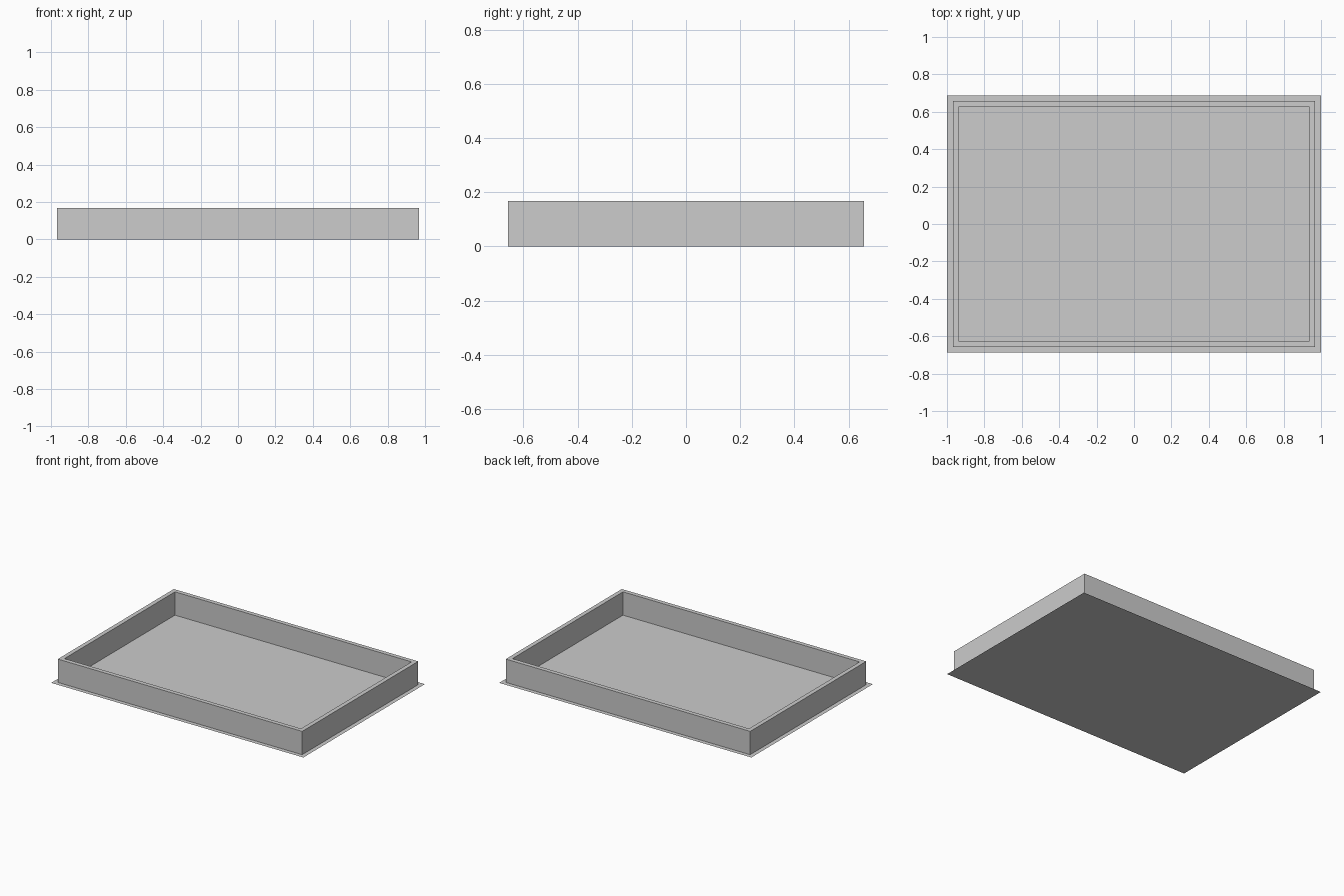
import bpy
import bmesh
from mathutils import Matrix, Vector

HALF_X, HALF_Y = 1.0, 0.688   # base plate half size
STEP = 0.031                  # ledge width and wall thickness
HEIGHT = 0.167

default = bpy.data.objects.get("Cube")
if default:
    bpy.data.objects.remove(default, do_unlink=True)

grey = bpy.data.materials.new("light grey")
grey.use_nodes = True
colour = (0.604, 0.604, 0.604, 1.0)
grey.diffuse_color = colour
grey.node_tree.nodes["Principled BSDF"].inputs["Base Color"].default_value = colour


def add_object(name, bm):
    mesh = bpy.data.meshes.new(name)
    bm.to_mesh(mesh)
    bm.free()
    mesh.materials.append(grey)
    obj = bpy.data.objects.new(name, mesh)
    bpy.context.collection.objects.link(obj)
    return obj


# Thin base plate, a single sheet on the ground
bm = bmesh.new()
bmesh.ops.create_grid(bm, x_segments=1, y_segments=1, size=1.0,
                      matrix=Matrix.Diagonal((HALF_X, HALF_Y, 1, 1)))
add_object("base_plate", bm)

# Rim wall: a box with its top inset and sunk down to the plate
bm = bmesh.new()
size = Matrix.Diagonal((2 * (HALF_X - STEP), 2 * (HALF_Y - STEP), HEIGHT, 1))
bmesh.ops.create_cube(bm, size=1.0,
                      matrix=Matrix.Translation((0, 0, HEIGHT / 2)) @ size)
bm.normal_update()
top = max(bm.faces, key=lambda f: f.normal.z)
bottom = min(bm.faces, key=lambda f: f.normal.z)
bmesh.ops.delete(bm, geom=[bottom], context='FACES_ONLY')
bmesh.ops.inset_region(bm, faces=[top], thickness=STEP, use_even_offset=True)
sunk = bmesh.ops.extrude_discrete_faces(bm, faces=[top])["faces"]
bmesh.ops.translate(bm, verts=sunk[0].verts[:], vec=Vector((0, 0, -HEIGHT)))
# The plate already forms the floor
bmesh.ops.delete(bm, geom=sunk, context='FACES_ONLY')
add_object("rim_wall", bm)
